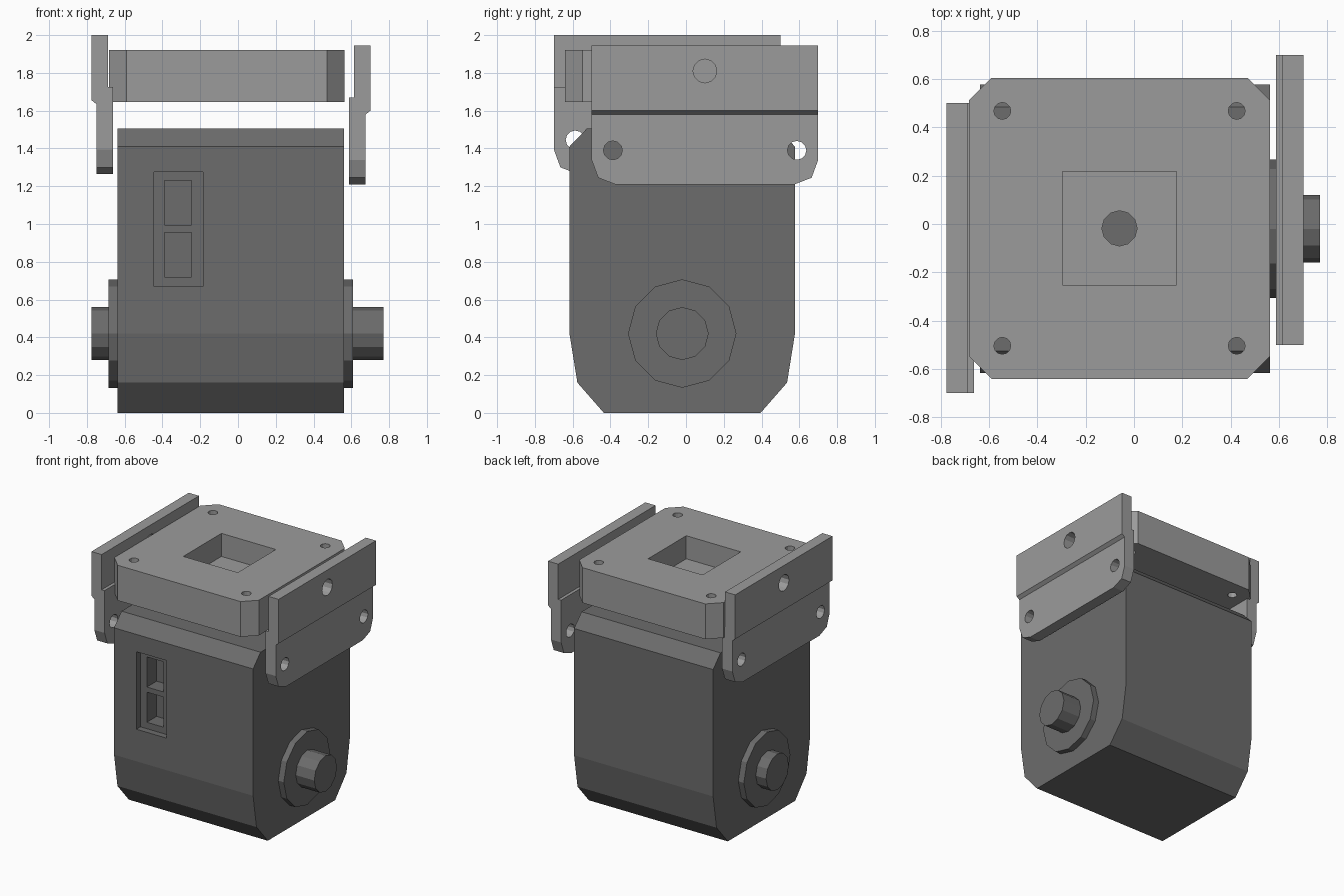
import bpy
import bmesh
from math import cos, sin, tau

cube = bpy.data.objects.get("Cube")
if cube:
    bpy.data.objects.remove(cube, do_unlink=True)


def material(name, value):
    m = bpy.data.materials.new(name)
    m.use_nodes = True
    color = (value, value, value, 1)
    m.diffuse_color = color
    bsdf = next(n for n in m.node_tree.nodes if n.type == "BSDF_PRINCIPLED")
    bsdf.inputs["Base Color"].default_value = color
    return m


dark_grey = material("dark grey", 0.15)
light_grey = material("light grey", 0.33)


def prism(name, outline, axis, start, end, mat):
    """Extrude a 2D outline along an axis; the outline uses the other two axes."""
    def place(u, v, w):
        return {"x": (w, u, v), "y": (u, w, v), "z": (u, v, w)}[axis]
    bm = bmesh.new()
    low = [bm.verts.new(place(u, v, start)) for u, v in outline]
    high = [bm.verts.new(place(u, v, end)) for u, v in outline]
    bm.faces.new(low)
    bm.faces.new(high)
    for i in range(len(low)):
        j = (i + 1) % len(low)
        bm.faces.new((low[i], low[j], high[j], high[i]))
    bmesh.ops.recalc_face_normals(bm, faces=bm.faces)
    mesh = bpy.data.meshes.new(name)
    bm.to_mesh(mesh)
    bm.free()
    mesh.materials.append(mat)
    obj = bpy.data.objects.new(name, mesh)
    bpy.context.collection.objects.link(obj)
    return obj


def rect(u0, u1, v0, v1):
    return [(u0, v0), (u1, v0), (u1, v1), (u0, v1)]


def disc(u, v, radius, sides=12):
    return [(u + radius * cos(tau * i / sides), v + radius * sin(tau * i / sides))
            for i in range(sides)]


def combine(obj, tool, operation="DIFFERENCE"):
    """Apply a boolean and discard its tool."""
    mod = obj.modifiers.new("cut", "BOOLEAN")
    mod.operation = operation
    mod.solver = "EXACT"
    mod.object = tool
    bpy.context.view_layer.objects.active = obj
    bpy.ops.object.modifier_apply(modifier=mod.name)
    bpy.data.objects.remove(tool, do_unlink=True)


def cut(obj, outline, axis, start, end):
    mat = obj.data.materials[0]
    combine(obj, prism("cutter", outline, axis, start, end, mat))


# Motor housing, with tapered base and chamfered top
MID_Y = -0.02
half = [(0.415, 0), (0.555, 0.16), (0.597, 0.42), (0.597, 1.41), (0.505, 1.505)]
outline = [(MID_Y + y, z) for y, z in half]
outline += [(MID_Y - y, z) for y, z in reversed(half)]
housing = prism("housing", outline, "x", -0.638, 0.562, dark_grey)

# Connector recess with two deeper sockets
FRONT = MID_Y - 0.597
cut(housing, rect(-0.445, -0.185, 0.67, 1.275), "y", FRONT - 0.1, FRONT + 0.05)
for z0, z1 in ((0.72, 0.955), (0.995, 1.23)):
    cut(housing, rect(-0.39, -0.245, z0, z1), "y", FRONT - 0.1, FRONT + 0.17)

# Flange and shaft on both sides
for side, x, flange_x, shaft_x in (("left", 0.562, 0.61, 0.77),
                                   ("right", -0.638, -0.686, -0.775)):
    prism(side + "_flange", disc(MID_Y, 0.42, 0.287), "x", x, flange_x, dark_grey)
    prism(side + "_shaft", disc(MID_Y, 0.42, 0.14), "x", flange_x, shaft_x, dark_grey)

# Mounting platform: clipped corners, square pocket, centre and corner holes
CX, CY = -0.06, -0.018
R, C = 0.623, 0.53
corners = [(R, -C), (R, C), (C, R), (-C, R), (-R, C), (-R, -C), (-C, -R), (C, -R)]
platform = prism("platform", [(CX + x, CY + y) for x, y in corners],
                 "z", 1.645, 1.92, light_grey)
cut(platform, rect(CX - 0.235, CX + 0.235, CY - 0.235, CY + 0.235), "z", 1.74, 2.1)
cut(platform, disc(CX, CY, 0.073), "z", 1.5, 2.1)
for sx in (-1, 1):
    for sy in (-1, 1):
        cut(platform, disc(CX + sx * 0.485, CY + sy * 0.486, 0.035), "z", 1.5, 2.1)


# Side brackets: stepped section, clipped lower corners, three holes
def bracket(name, side, shift_x, mid_y, base):
    section = [(0.738, 0), (0.713, 0.0), (0.713, 0.37), (0.738, 0.39)]
    section = [(0.625, 0), (0.713, 0), (0.713, 0.37), (0.738, 0.39), (0.738, 0.735),
               (0.65, 0.735), (0.65, 0.46), (0.625, 0.46)]
    points = [(side * x + shift_x, base + z) for x, z in section]
    plate = prism(name, points, "y", mid_y - 0.6, mid_y + 0.6, light_grey)
    half = [(0.475, 0), (0.565, 0.035), (0.6, 0.13), (0.6, 0.735)]
    shape = [(mid_y + y, base + z) for y, z in half]
    shape += [(mid_y - y, base + z) for y, z in reversed(half)]
    combine(plate, prism("cutter", shape, "x", side * 0.5, side * 0.9, light_grey),
            "INTERSECT")
    for y, z, radius in ((-0.487, 0.18, 0.05), (0.487, 0.18, 0.05), (0, 0.6, 0.063)):
        cut(plate, disc(mid_y + y, base + z, radius), "x", side * 0.5, side * 0.9)


bracket("left_bracket", 1, -0.037, 0.1, 1.21)
bracket("right_bracket", -1, -0.037, -0.1, 1.265)
